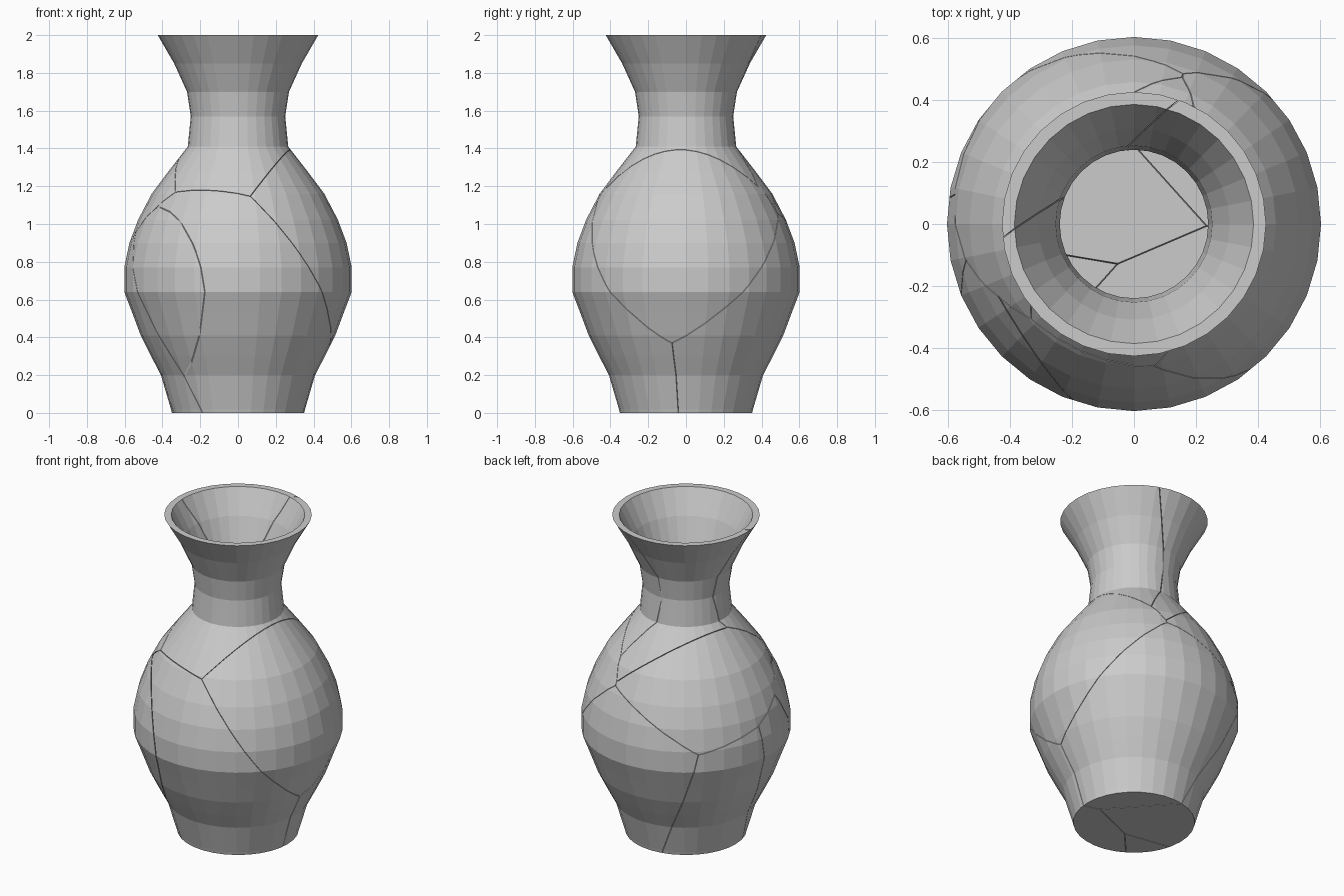
import bpy, bmesh, math, random
from mathutils import Vector

if "Cube" in bpy.data.objects:
    bpy.data.objects.remove(bpy.data.objects["Cube"])

random.seed(4)
SIDES, GAP = 32, 0.0015

# vase profile: (outer radius, height, wall thickness)
PROFILE = [(.35, 0, .03), (.355, .02, .03), (.408, .2, .025), (.46, .3, .025),
           (.515, .41, .025), (.56, .53, .025), (.602, .64, .025), (.602, .77, .025),
           (.575, .9, .025), (.53, 1.02, .025), (.457, 1.16, .025), (.367, 1.28, .02),
           (.266, 1.41, .014), (.25, 1.57, .011), (.27, 1.7, .018), (.338, 1.85, .03),
           (.425, 2.0, .04)]
FLOOR = .03

# shards with a rough centre each
SHARDS = {
    "N": ("shard_neck_front", (.1, -.2, 1.6)), "B": ("shard_neck_back", (-.2, .25, 1.6)),
    "U": ("shard_upper_back", (-.35, .25, 1.0)), "R": ("shard_right_belly", (.45, .1, .9)),
    "F": ("shard_front", (.1, -.4, .6)), "Q": ("shard_left_front", (-.42, -.4, .7)),
    "L": ("shard_left_foot", (-.45, -.18, .45)), "K": ("shard_back_left_foot", (-.35, .15, .4)),
    "G": ("shard_back_right_foot", (.25, .3, .4)),
}

# points where cracks between the named shards pass over the vase
CRACKS = [
    ("NUF", -.34, -.31, 1.16), ("NF", -.13, -.43, 1.18), ("NFR", .08, -.455, 1.15),
    ("NR", .22, -.2, 1.37), ("NR", .27, -.03, 1.40), ("FR", .2, -.49, 1.0),
    ("FR", .42, -.43, .7), ("FRG", .487, -.09, .36), ("RG", .53, .1, .48),
    ("RG", .37, .45, .85), ("URG", .15, .485, 1.05), ("UBR", .16, .47, 1.09),
    ("NBR", .205, .375, 1.19), ("UB", -.02, .43, 1.18), ("UNB", -.3, -.04, 1.37),
    ("NB", -.42, -.06, 2.0), ("NB", .14, .4, 2.0), ("NB", -.24, .08, 1.6),
    ("NB", -.02, .25, 1.6), ("UFQ", -.43, -.23, 1.09), ("FQ", -.3, -.44, 1.0),
    ("FQ", -.18, -.57, .65), ("FQ", -.25, -.36, .25), ("UQL", -.525, -.17, 1.0),
    ("QL", -.55, -.24, .75), ("QL", -.35, -.29, .28), ("FQL", -.27, -.3, .17),
    ("ULK", -.575, -.05, .9), ("UGK", -.45, .4, .73), ("UG", -.1, .55, .9),
    ("LK", -.34, -.08, 0), ("GFK", .21, .015, .02), ("KLF", -.05, -.13, .02),
    ("FL", -.19, -.29, 0), ("GK", -.04, .34, 0), ("FG", .35, -.04, 0),
]
POINTS = [(g, Vector(p)) for g, *p in CRACKS]


def misfit(sites):
    # how far the planes between shard centres lie from the crack points
    total = 0.0
    for group, p in POINTS:
        a = sites[group[0]]
        da = (p - a).length_squared
        for k, s in sites.items():
            if k == group[0]:
                continue
            e = (da - (p - s).length_squared) / (2 * (a - s).length + 1e-6)
            if k in group or e > 0:
                total += math.hypot(e, .03) - .03
    return total


def fit_sites(steps=45000):
    # settle the shard centres by small random moves that reduce the misfit
    sites = {k: Vector(c) for k, (_, c) in SHARDS.items()}
    keys, best = list(sites), misfit(sites)
    for i in range(steps):
        k = random.choice(keys)
        old = sites[k]
        size = .08 * (.004 / .08) ** (i / steps) * random.choice((.3, 1))
        sites[k] = old + Vector([random.gauss(0, size) for _ in range(3)])
        cost = misfit(sites)
        if cost < best:
            best = cost
        else:
            sites[k] = old
    return sites


def make_vase():
    # closed hollow body of revolution
    rings = [(r, z) for r, z, t in PROFILE]
    rings += [(r - t, max(z, FLOOR)) for r, z, t in reversed(PROFILE[1:])]
    bm = bmesh.new()
    loops = []
    for r, z in rings:
        loops.append([bm.verts.new((r * math.cos(2 * math.pi * k / SIDES),
                                    r * math.sin(2 * math.pi * k / SIDES), z))
                      for k in range(SIDES)])
    for a, b in zip(loops, loops[1:]):
        for k in range(SIDES):
            m = (k + 1) % SIDES
            bm.faces.new((a[k], a[m], b[m], b[k]))
    bm.faces.new(loops[0][::-1])
    bm.faces.new(loops[-1])
    return bm


def cut(bm, co, no):
    # slice off everything past the plane and close the cut
    bmesh.ops.bisect_plane(bm, geom=bm.verts[:] + bm.edges[:] + bm.faces[:], dist=1e-6,
                           plane_co=co, plane_no=no, clear_outer=True)
    rim = [e for e in bm.edges if e.is_boundary]
    if rim:
        bmesh.ops.triangle_fill(bm, use_beauty=True, edges=rim, normal=no)


# break the vase into shards
sites = fit_sites()
vase = make_vase()
for key, (name, _) in SHARDS.items():
    bm = vase.copy()
    here = sites[key]
    for other, s in sites.items():
        if other != key:
            n = (s - here).normalized()
            cut(bm, (s + here) / 2 - n * GAP, n)
    bmesh.ops.recalc_face_normals(bm, faces=bm.faces[:])
    mesh = bpy.data.meshes.new(name)
    bm.to_mesh(mesh)
    bm.free()
    bpy.context.collection.objects.link(bpy.data.objects.new(name, mesh))
vase.free()
